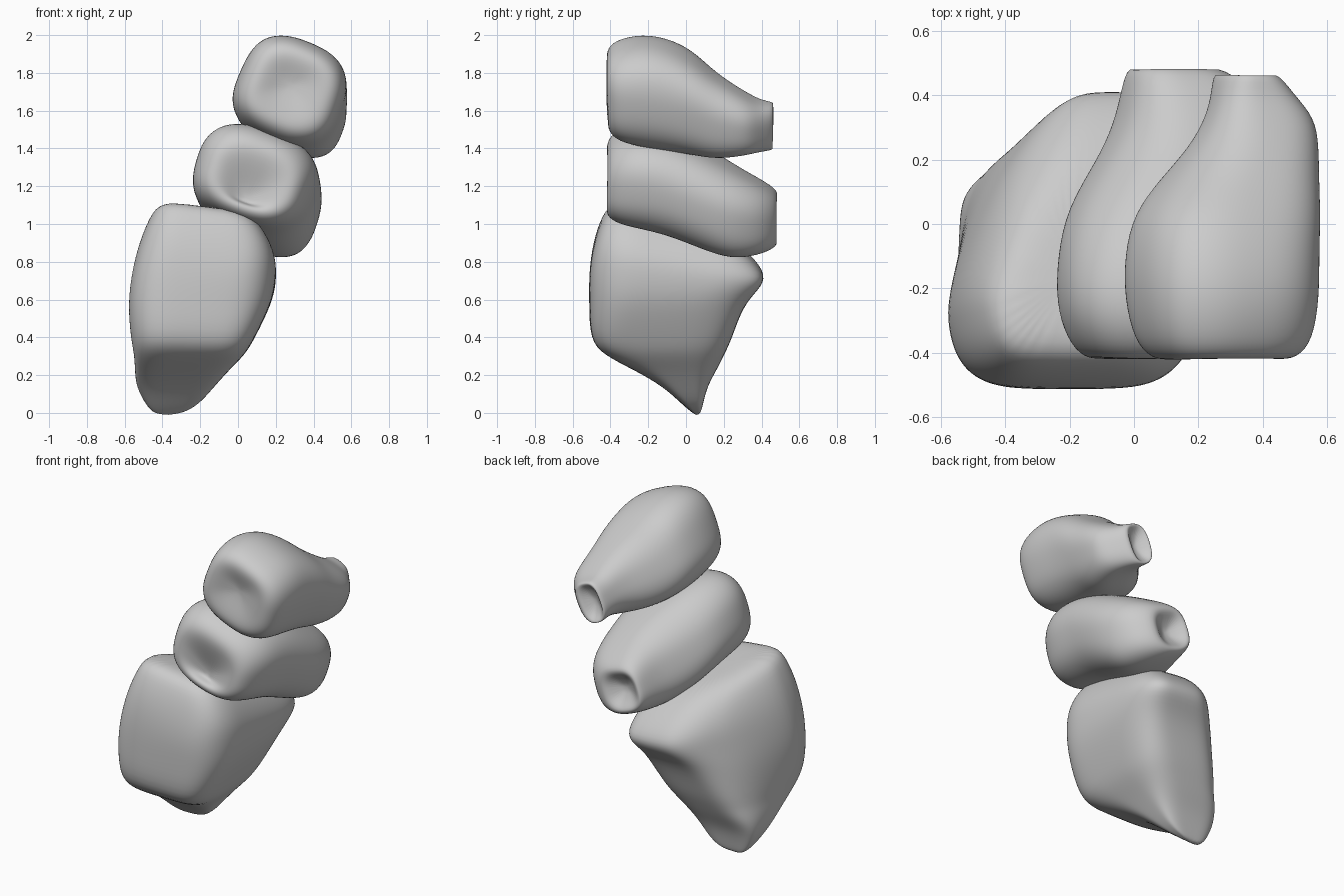
import bpy, math
from mathutils import Vector, noise

cube = bpy.data.objects.get("Cube")
if cube:
    bpy.data.objects.remove(cube, do_unlink=True)

clay = bpy.data.materials.new("grey_clay")
clay.use_nodes = True
colour = (0.6, 0.6, 0.6, 1)
clay.diffuse_color = colour
clay.node_tree.nodes["Principled BSDF"].inputs["Base Color"].default_value = colour

SIDES = 32


def squircle(a, b, power):
    """Points of a rounded rectangle with half sizes a and b."""
    for i in range(SIDES):
        t = math.tau * (i + 0.5) / SIDES
        c, s = math.cos(t), math.sin(t)
        yield (a * math.copysign(abs(c) ** (2 / power), c),
               b * math.copysign(abs(s) ** (2 / power), s))


def loft(name, rings, caps):
    """Skin a list of rings and close both ends on centre points."""
    verts = [p for ring in rings for p in ring] + caps
    faces = []
    for r in range(len(rings) - 1):
        for i in range(SIDES):
            j = (i + 1) % SIDES
            faces.append((r * SIDES + i, r * SIDES + j,
                          (r + 1) * SIDES + j, (r + 1) * SIDES + i))
    first, last = len(verts) - 2, len(verts) - 1
    base = (len(rings) - 1) * SIDES
    for i in range(SIDES):
        j = (i + 1) % SIDES
        faces.append((first, j, i))
        faces.append((last, base + i, base + j))
    # gentle hand-moulded unevenness
    verts = [v + 0.008 * noise.noise_vector(v * 4) for v in verts]
    mesh = bpy.data.meshes.new(name)
    mesh.from_pydata(verts, [], faces)
    mesh.materials.append(clay)
    obj = bpy.data.objects.new(name, mesh)
    bpy.context.collection.objects.link(obj)
    bpy.context.view_layer.objects.active = obj
    obj.select_set(True)
    bpy.ops.object.mode_set(mode='EDIT')
    bpy.ops.mesh.select_all(action='SELECT')
    bpy.ops.mesh.normals_make_consistent(inside=False)
    bpy.ops.object.mode_set(mode='OBJECT')
    mesh.shade_smooth()
    smooth = obj.modifiers.new("smooth", 'SUBSURF')
    smooth.levels = smooth.render_levels = 2
    obj.select_set(False)


def lobe(name, sections, front, back, tilt):
    """Lobe running front to back; sections are (y, x, z, half x, half z)."""
    c, s = math.cos(tilt), math.sin(tilt)
    rings = [[Vector((x + u * c - v * s, y, z + u * s + v * c))
              for u, v in squircle(a, b, 2.6)] for y, x, z, a, b in sections]
    loft(name, rings, [Vector(front), Vector(back)])


# Upper lobe: dimpled front, narrowing to a hollow stub at the back
lobe("upper_lobe", [
    (-0.395, .28, 1.73, .07, .06), (-0.42, .28, 1.715, .16, .15),
    (-0.415, .28, 1.71, .22, .21), (-0.36, .28, 1.705, .27, .255),
    (-0.23, .275, 1.705, .292, .282), (-0.10, .275, 1.685, .292, .282),
    (0.03, .29, 1.645, .28, .265), (0.14, .33, 1.585, .24, .225),
    (0.24, .375, 1.55, .195, .185), (0.33, .39, 1.53, .165, .15),
    (0.40, .365, 1.52, .12, .13), (0.48, .34, 1.52, .08, .13),
    (0.43, .34, 1.52, .05, .09),
], (.28, -0.385, 1.735), (.34, 0.40, 1.52), -0.38)

# Middle lobe: same make, lower and wider, with its dimple set low
lobe("middle_lobe", [
    (-0.37, .05, 1.16, .06, .05), (-0.42, .07, 1.225, .16, .12),
    (-0.42, .075, 1.24, .23, .18), (-0.36, .08, 1.25, .285, .23),
    (-0.25, .085, 1.255, .325, .26), (-0.10, .095, 1.23, .33, .265),
    (0.05, .12, 1.165, .32, .265), (0.20, .165, 1.085, .275, .25),
    (0.31, .18, 1.05, .235, .22), (0.42, .165, 1.035, .195, .18),
    (0.50, .12, 1.03, .13, .13), (0.45, .12, 1.03, .08, .08),
], (.04, -0.36, 1.14), (.12, 0.41, 1.03), -0.32)

# Lower lobe: (z, left x, right x, front y, back y), tapering to a foot;
# its left back corner draws in with height and its top slopes down behind
rings = []
for z, x0, x1, y0, y1 in [
        (0.0, -.45, -.29, .04, .08), (0.04, -.49, -.21, -.01, .09),
        (0.14, -.54, -.13, -.12, .11), (0.23, -.545, -.05, -.28, .16),
        (0.31, -.55, .04, -.44, .20), (0.39, -.57, .09, -.51, .24),
        (0.58, -.59, .18, -.515, .31), (0.75, -.57, .205, -.515, .41),
        (0.91, -.53, .205, -.495, .42), (1.05, -.475, .15, -.45, .32),
        (1.13, -.42, .07, -.39, .15)]:
    a, b = (x1 - x0) / 2, (y1 - y0) / 2
    narrow = min(max((z - 0.2) / 0.55, 0), 1) * 0.38
    slope = min(max((z - 0.6) / 0.4, 0), 1) * 0.22
    ring = []
    for u, v in squircle(a, b, 4):
        k = 1 - narrow * max(0, v / b + 0.1) / 1.1
        x = x1 - (a - u) * k
        y = (y0 + y1) / 2 + v
        drop = slope * (max(y + .4, 0) + .6 * (x + .3))
        ring.append(Vector((x, y, z - drop)))
    rings.append(ring)
loft("lower_lobe", rings, [Vector((-.37, .06, -.01)), Vector((-.18, -.15, 1.06))])
